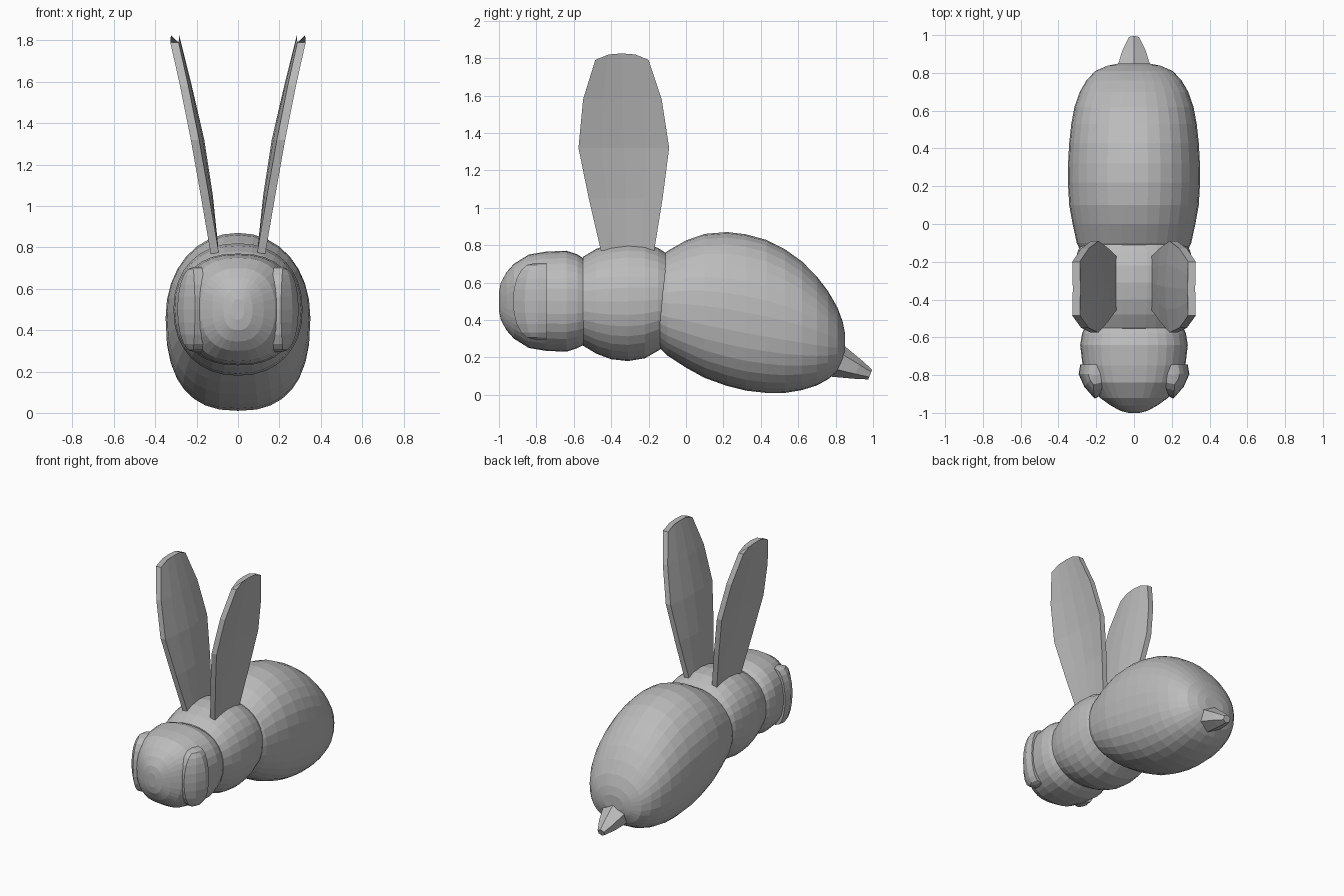
import bpy, bmesh, math
from mathutils import Vector

cube = bpy.data.objects.get("Cube")
if cube:
    bpy.data.objects.remove(cube, do_unlink=True)

grey = bpy.data.materials.new("plain_grey")
grey.use_nodes = True
COLOR = (0.5, 0.5, 0.5, 1)
grey.diffuse_color = COLOR
grey.node_tree.nodes["Principled BSDF"].inputs["Base Color"].default_value = COLOR


def loft(name, rings):
    """Skin a list of equal-length closed rings and cap both ends."""
    bm = bmesh.new()
    rows = [[bm.verts.new(p) for p in ring] for ring in rings]
    n = len(rows[0])
    for a, b in zip(rows, rows[1:]):
        for i in range(n):
            j = (i + 1) % n
            bm.faces.new((a[i], a[j], b[j], b[i]))
    bm.faces.new(rows[0])
    bm.faces.new(rows[-1])
    bmesh.ops.recalc_face_normals(bm, faces=bm.faces)
    mesh = bpy.data.meshes.new(name)
    bm.to_mesh(mesh)
    bm.free()
    obj = bpy.data.objects.new(name, mesh)
    bpy.context.collection.objects.link(obj)
    mesh.materials.append(grey)
    return obj


def section(y, low, high, half, top_pow, low_pow, segments=32):
    """Superelliptic cross-section of the body at one station."""
    mid, tall = (low + high) / 2, (high - low) / 2
    ring = []
    for i in range(segments):
        a = math.tau * i / segments
        c, s = math.cos(a), math.sin(a)
        e = 2 / (top_pow if s > 0 else low_pow)
        ring.append((half * math.copysign(abs(c) ** e, c), y,
                     mid + tall * math.copysign(abs(s) ** e, s)))
    return ring


def body(name, stations, top_pow, low_pow):
    return loft(name, [section(*s, top_pow, low_pow) for s in stations])


# Body segments: y, bottom, top, half width
body("head", [
    (-1.0, .45, .55, .03), (-.99, .40, .60, .07), (-.96, .345, .655, .125),
    (-.92, .30, .70, .18), (-.84, .25, .75, .24), (-.75, .235, .765, .272),
    (-.64, .23, .77, .285), (-.58, .25, .75, .275), (-.52, .28, .71, .25)], 2.4, 2.4)

body("thorax", [
    (-.56, .29, .71, .24), (-.55, .262, .738, .268), (-.48, .22, .78, .29),
    (-.40, .19, .808, .306), (-.31, .18, .82, .312), (-.22, .195, .812, .31),
    (-.15, .235, .785, .30), (-.08, .28, .74, .27)], 2.2, 2.2)

body("abdomen", [
    (-.14, .25, .735, .285), (-.10, .21, .768, .303), (0, .145, .825, .325),
    (.1, .09, .86, .343), (.22, .047, .87, .35), (.32, .022, .858, .349),
    (.43, .01, .828, .343), (.53, .01, .777, .332), (.62, .025, .713, .315),
    (.70, .05, .632, .287), (.76, .083, .553, .252), (.81, .125, .466, .205),
    (.838, .18, .39, .14), (.85, .23, .33, .08)], 2.1, 2.45)

# Stinger: six-sided taper along a sloping axis
start, end = Vector((0, .81, .18)), Vector((0, .985, .108))
axis = (end - start).normalized()
up = Vector((1, 0, 0)).cross(axis)
rings = []
for t, wide, tall in ((0, .105, .09), (.6, .068, .055), (1, .03, .028)):
    rings.append([start.lerp(end, t) + Vector((wide * math.cos(k * math.pi / 3 + math.pi / 6), 0, 0))
                  + up * tall * math.sin(k * math.pi / 3 + math.pi / 6) for k in range(6)])
loft("stinger", rings)

# Wings: thin cambered blades; height, front edge, back edge, centre offset
WING = [(.77, -.455, -.17, .102), (1.05, -.52, -.125, .15), (1.32, -.575, -.09, .198),
        (1.58, -.55, -.13, .25), (1.79, -.485, -.2, .297)]


def wing(name, side):
    rings = []
    for z, front, back, x in WING:
        ts = [i / 4 for i in range(5)]
        last = z == WING[-1][0]

        def point(t, thick):
            bow = math.sin(math.pi * t)
            camber = .025 * bow * math.sin(math.pi * (z - .77) / 1.06)
            rise = .035 * math.sqrt(bow) if last and 0 < t < 1 else 0
            return (side * (x - camber + .01 + thick), front + (back - front) * t, z + rise)
        rings.append([point(t, .02) for t in ts] + [point(t, -.02) for t in reversed(ts)])
    loft(name, rings)


# Eyes: raised D-shaped shells wrapped round the sides of the head
def eye(name, side):
    rings = []
    for i in range(11):
        t = math.sin(math.pi * (i / 10 - .5))
        curve = math.sqrt(max(0, 1 - t * t))
        front = -.80 - .125 * curve ** .8
        x = .215 + .078 * curve ** .9
        z = .5 + .205 * t
        outline = [(x - .11, -.745), (x - .008, -.745), (x, -.795),
                   (x - .03 * curve, (front - .80) / 2),
                   (x - .085 * curve, front), (x - .12, front + .02)]
        rings.append([(side * px, py, z) for px, py in outline])
    loft(name, rings)


for label, side in (("left", 1), ("right", -1)):
    wing(label + "_wing", side)
    eye(label + "_eye", side)
